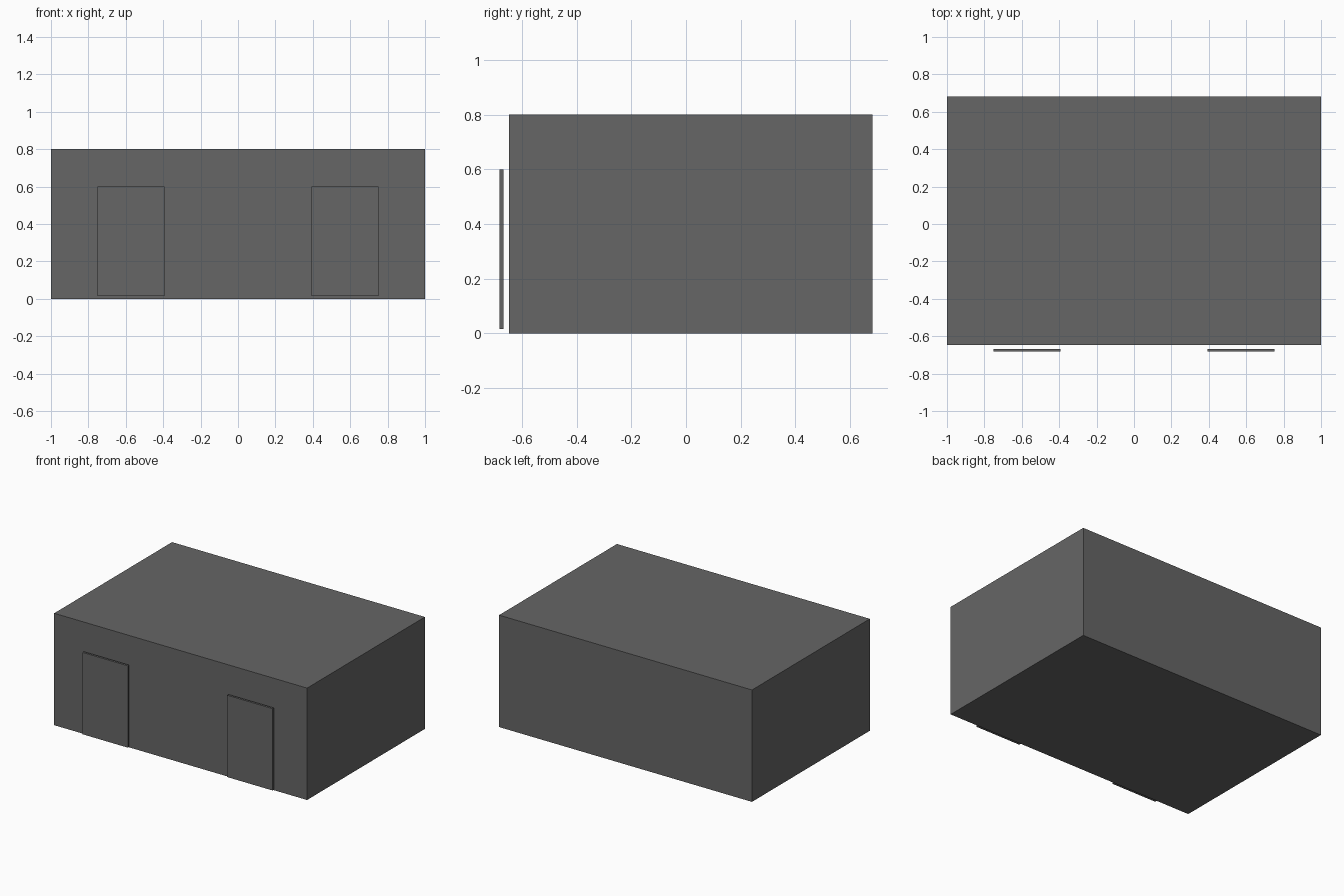
import bpy

if "Cube" in bpy.data.objects:
    bpy.data.objects.remove(bpy.data.objects["Cube"])

# Single dark grey colour
grey = bpy.data.materials.new("dark_grey")
grey.diffuse_color = (0.133, 0.133, 0.133, 1.0)
grey.use_nodes = True
grey.node_tree.nodes["Principled BSDF"].inputs["Base Color"].default_value = grey.diffuse_color


def box(name, lo, hi):
    """Axis-aligned box between two corners."""
    centre = [(a + b) / 2 for a, b in zip(lo, hi)]
    bpy.ops.mesh.primitive_cube_add(size=1, location=centre)
    ob = bpy.context.object
    ob.name = name
    ob.scale = [b - a for a, b in zip(lo, hi)]
    bpy.ops.object.transform_apply(location=False, rotation=False, scale=True)
    ob.data.materials.append(grey)
    return ob


# Main block
box("main_body", (-1.0, -0.648, 0.0), (1.0, 0.683, 0.8))

# Two thin door panels floating just in front of the face
for side, x in (("left", -0.572), ("right", 0.572)):
    box(side + "_door_panel", (x - 0.179, -0.683, 0.015), (x + 0.179, -0.668, 0.6))
